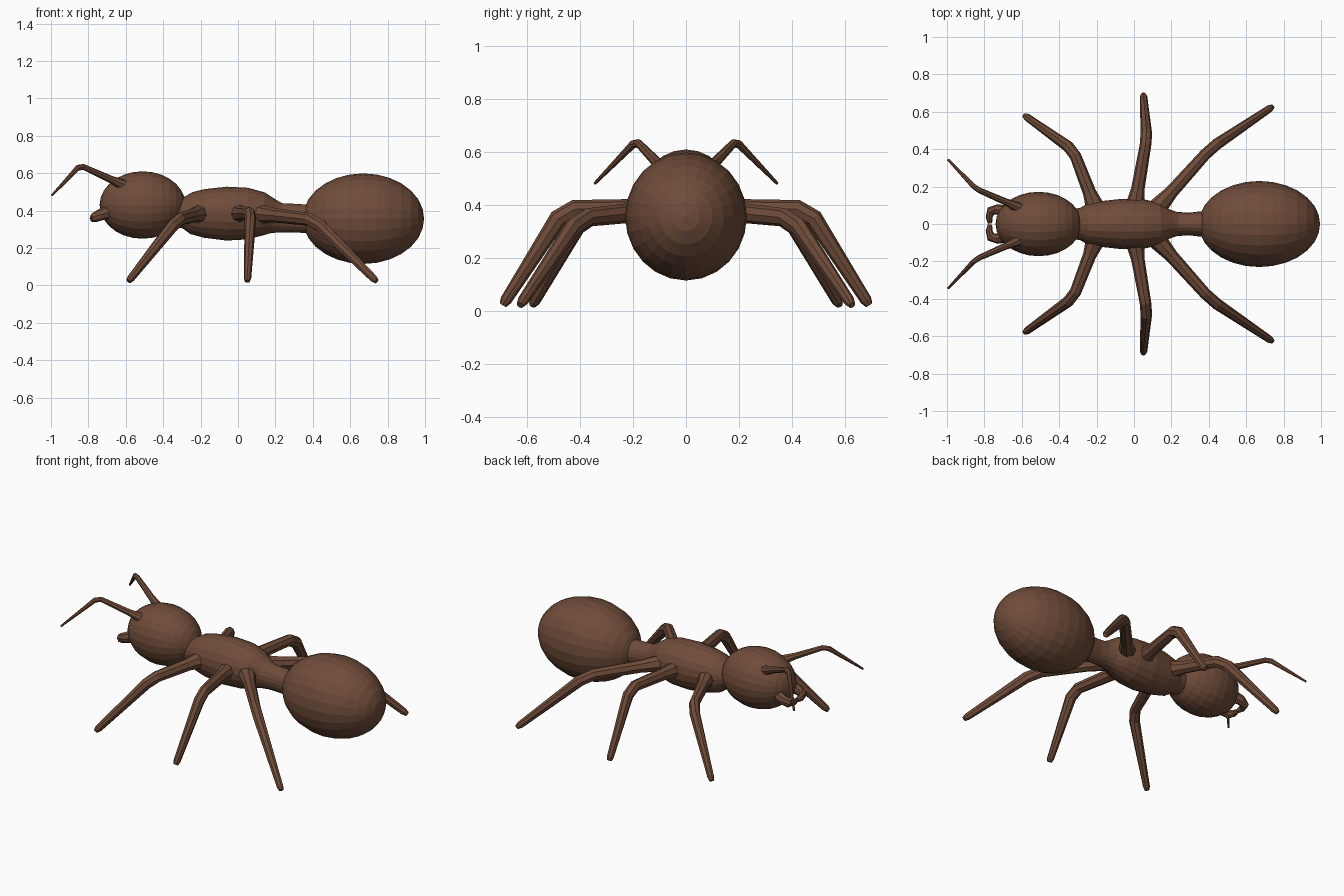
import bpy, bmesh, math
from mathutils import Vector, Matrix

if "Cube" in bpy.data.objects:
    bpy.data.objects.remove(bpy.data.objects["Cube"])

brown = bpy.data.materials.new("brown_shell")
brown.diffuse_color = (0.16, 0.072, 0.042, 1)
brown.use_nodes = True
brown.node_tree.nodes["Principled BSDF"].inputs["Base Color"].default_value = brown.diffuse_color


def finish(bm, name):
    bmesh.ops.recalc_face_normals(bm, faces=bm.faces[:])
    me = bpy.data.meshes.new(name)
    bm.to_mesh(me)
    bm.free()
    me.materials.append(brown)
    ob = bpy.data.objects.new(name, me)
    bpy.context.collection.objects.link(ob)
    return ob


def ellipsoid(name, center, radii, segments=24, rings=14):
    # poles lie along the body axis
    bm = bmesh.new()
    m = (Matrix.Translation(center) @ Matrix.Diagonal((*radii, 1))
         @ Matrix.Rotation(math.pi / 2, 4, 'Y'))
    bmesh.ops.create_uvsphere(bm, u_segments=segments, v_segments=rings, radius=1, matrix=m)
    return finish(bm, name)


def loft(name, path, sides=8):
    # path: (point, side radius, upward radius); rings follow the mean direction
    bm = bmesh.new()
    pts = [Vector(p) for p, _, _ in path]
    rings = []
    for i, (_, rs, ru) in enumerate(path):
        a = (pts[i] - pts[i - 1]).normalized() if i else Vector()
        b = (pts[i + 1] - pts[i]).normalized() if i < len(pts) - 1 else Vector()
        t = (a + b).normalized()
        side = Vector((0, 0, 1)).cross(t).normalized()
        up = t.cross(side)
        rings.append([bm.verts.new(pts[i] + side * rs * math.cos(k * math.tau / sides)
                                   + up * ru * math.sin(k * math.tau / sides))
                      for k in range(sides)])
    for r0, r1 in zip(rings, rings[1:]):
        for k in range(sides):
            n = (k + 1) % sides
            bm.faces.new((r0[k], r0[n], r1[n], r1[k]))
    bm.faces.new(rings[0])
    bm.faces.new(rings[-1])
    return finish(bm, name)


# Head and abdomen
ellipsoid("head", (-0.51, 0, 0.43), (0.23, 0.172, 0.18))
ellipsoid("abdomen", (0.67, 0, 0.357), (0.325, 0.23, 0.242))

# Thorax with neck and waist: x, z, half width, half height
stations = [(-0.36, 0.395, 0.08, 0.08), (-0.29, 0.39, 0.085, 0.085), (-0.25, 0.387, 0.108, 0.112),
            (-0.18, 0.385, 0.122, 0.13), (-0.06, 0.384, 0.135, 0.144), (0.05, 0.384, 0.132, 0.138),
            (0.13, 0.38, 0.115, 0.118), (0.19, 0.368, 0.078, 0.09), (0.23, 0.362, 0.065, 0.078),
            (0.29, 0.36, 0.06, 0.077), (0.36, 0.357, 0.068, 0.076), (0.42, 0.357, 0.075, 0.08)]
loft("thorax", [((x, 0, z), w, h) for x, z, w, h in stations], 20)

# Legs: hip, knee, foot
legs = {
    "front": ((-0.20, 0.07, 0.385), (-0.325, 0.395, 0.35), (-0.585, 0.58, 0.022)),
    "middle": ((0.0, 0.07, 0.385), (0.068, 0.46, 0.385), (0.05, 0.692, 0.022)),
    "back": ((0.11, 0.07, 0.385), (0.41, 0.405, 0.35), (0.74, 0.627, 0.022)),
}
for label, s in (("left", -1), ("right", 1)):
    def flip(p):
        return Vector((p[0], p[1] * s, p[2]))

    for name, joints in legs.items():
        hip, knee, foot = map(flip, joints)
        loft(f"{name}_leg_{label}", [
            (hip, 0.055, 0.052), (hip.lerp(knee, 0.3), 0.036, 0.038),
            (knee.lerp(hip, 0.1), 0.031, 0.035), (knee.lerp(foot, 0.1), 0.031, 0.035),
            (foot.lerp(knee, 0.05), 0.02, 0.022), (foot, 0.014, 0.014)])

    # Elbowed antennae
    base, elbow, tip = map(flip, ((-0.61, 0.085, 0.535), (-0.845, 0.188, 0.642), (-0.994, 0.344, 0.482)))
    loft(f"antenna_{label}", [
        (base, 0.03, 0.03), (base.lerp(elbow, 0.3), 0.019, 0.02), (elbow.lerp(base, 0.08), 0.015, 0.016),
        (elbow.lerp(tip, 0.08), 0.014, 0.016), (tip, 0.006, 0.006)])

    # Curved mandibles meeting in front of the head
    loft(f"mandible_{label}", [
        (flip((-0.66, 0.06, 0.40)), 0.036, 0.04), (flip((-0.73, 0.078, 0.38)), 0.028, 0.032),
        (flip((-0.765, 0.07, 0.365)), 0.025, 0.028), (flip((-0.775, 0.035, 0.36)), 0.018, 0.022),
        (flip((-0.77, 0.004, 0.355)), 0.012, 0.014)])
